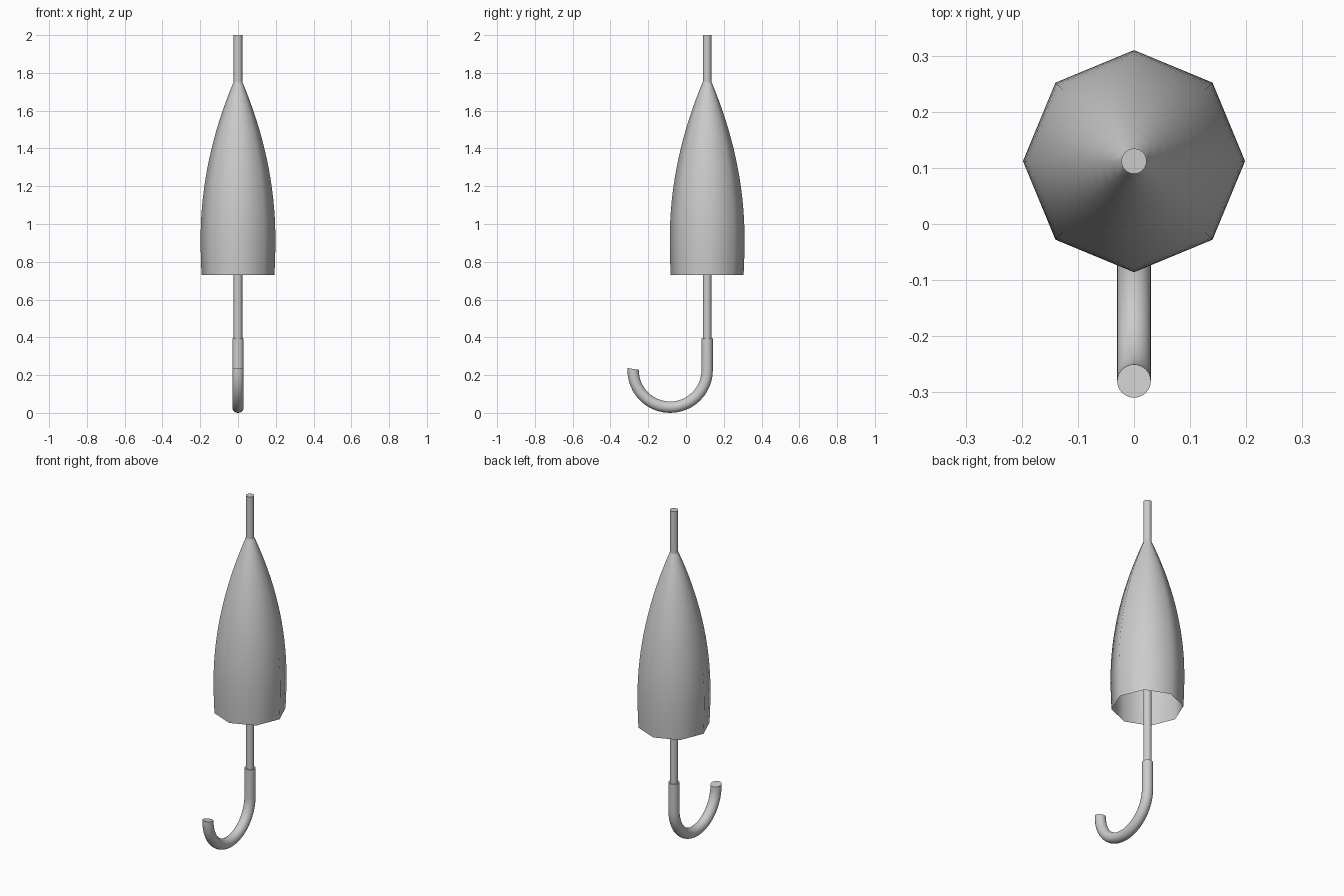
import bpy, bmesh, math
from mathutils import Vector

if "Cube" in bpy.data.objects:
    bpy.data.objects.remove(bpy.data.objects["Cube"])

AXIS_Y = 0.112   # the shaft and canopy share this axis


def finish(name, bm, smooth_all=False):
    bmesh.ops.recalc_face_normals(bm, faces=bm.faces)
    mesh = bpy.data.meshes.new(name)
    bm.to_mesh(mesh)
    bm.free()
    ob = bpy.data.objects.new(name, mesh)
    bpy.context.collection.objects.link(ob)
    bpy.ops.object.select_all(action='DESELECT')
    ob.select_set(True)
    bpy.context.view_layer.objects.active = ob
    if smooth_all:
        bpy.ops.object.shade_smooth()
    else:
        bpy.ops.object.shade_smooth_by_angle(angle=math.radians(40))
    return ob


def loft(bm, rings, caps):
    for a, b in zip(rings, rings[1:]):
        n = len(a)
        for i in range(n):
            j = (i + 1) % n
            bm.faces.new((a[i], a[j], b[j], b[i]))
    if caps:
        bm.faces.new(rings[0])
        bm.faces.new(rings[-1])


def tube(name, path, radius, sides):
    """Sweep a circle along (y, z, tangent angle) stations in the x = 0 plane."""
    bm = bmesh.new()
    rings = []
    for y, z, t in path:
        side = Vector((0, -math.sin(t), math.cos(t)))
        ring = []
        for i in range(sides):
            a = math.tau * i / sides
            p = Vector((radius * math.cos(a), y, z)) + side * radius * math.sin(a)
            ring.append(bm.verts.new(p))
        rings.append(ring)
    loft(bm, rings, True)
    return finish(name, bm)


# Shaft running from inside the handle to the tip
down = -math.pi / 2
tube("shaft", [(AXIS_Y, 2.0, down), (AXIS_Y, 0.36, down)], 0.0225, 32)

# Hooked handle: straight grip, then a half circle with a slightly tilted end
R, CY, CZ = 0.196, -0.084, 0.226
path = [(AXIS_Y, 0.393, down)]
STEPS = 24
for k in range(STEPS + 1):
    a = math.radians(182) * k / STEPS
    tilt = math.radians(7) if k == STEPS else 0
    path.append((CY + R * math.cos(a), CZ - R * math.sin(a), down - a - tilt))
tube("handle", path, 0.03, 32)

# Half-folded eight-sided canopy, open underneath
bm = bmesh.new()
rings = []
Z_TOP, Z_WIDE, Z_RIM = 1.755, 0.92, 0.73
for k in range(21):
    z = Z_TOP + (Z_RIM - Z_TOP) * k / 20
    drop = (z - Z_WIDE) / (Z_TOP - Z_WIDE)
    r = 0.198 - (0.176 if z > Z_WIDE else 0.1) * drop ** 2
    rings.append([bm.verts.new((r * math.cos(math.tau * i / 8),
                                AXIS_Y + r * math.sin(math.tau * i / 8), z))
                  for i in range(8)])
loft(bm, rings, False)
finish("canopy", bm, True)
